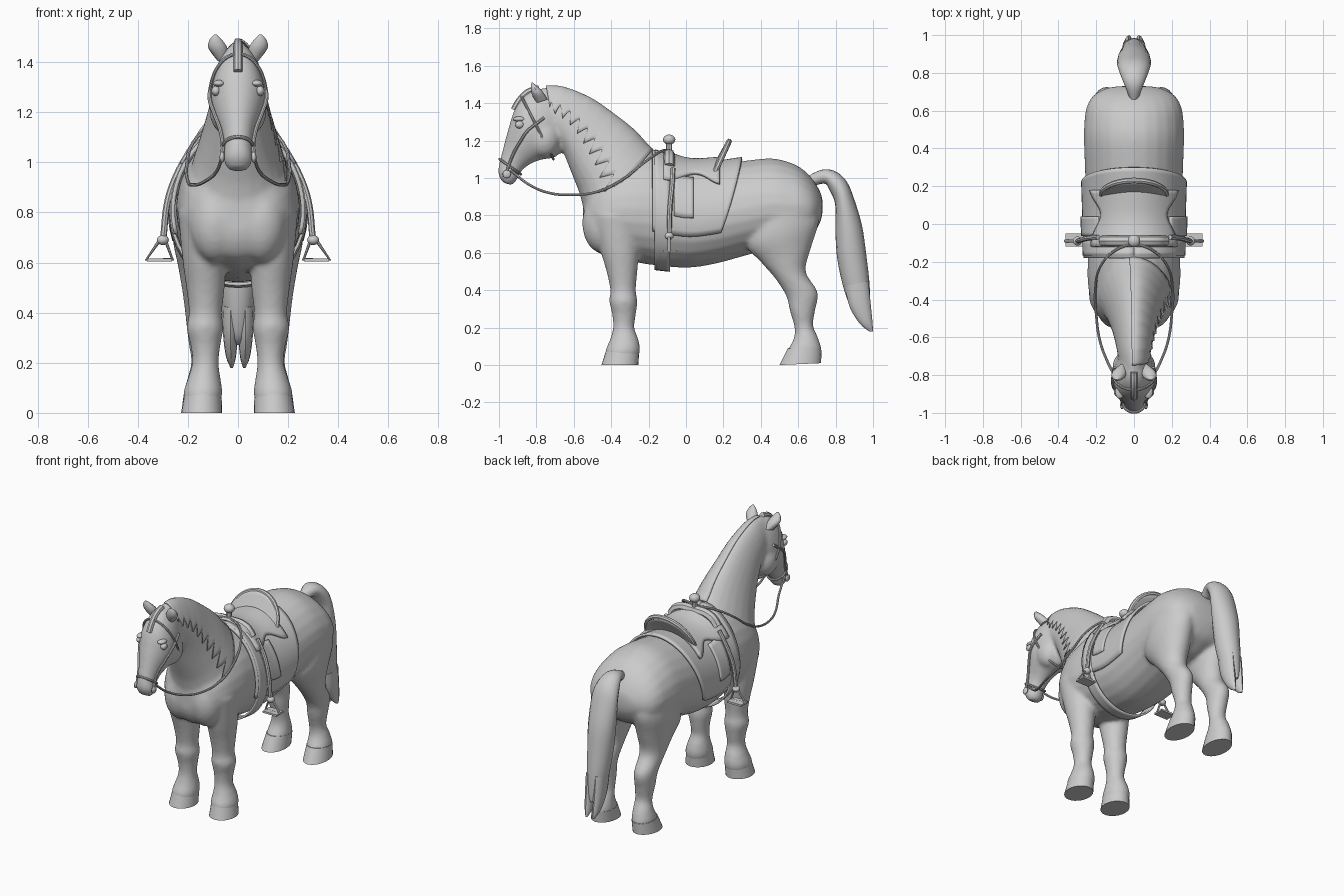
import bpy, math
from mathutils import Vector

if "Cube" in bpy.data.objects:
    bpy.data.objects.remove(bpy.data.objects["Cube"])

grey = bpy.data.materials.new("grey")
grey.diffuse_color = (0.6, 0.6, 0.6, 1)
grey.use_nodes = True
grey.node_tree.nodes["Principled BSDF"].inputs["Base Color"].default_value = grey.diffuse_color


def finish(o):
    o.data.materials.clear()
    o.data.materials.append(grey)
    bpy.ops.object.select_all(action='DESELECT')
    o.select_set(True)
    bpy.context.view_layer.objects.active = o
    bpy.ops.object.shade_smooth_by_angle(angle=math.radians(40))
    return o


def mesh(name, verts, faces):
    me = bpy.data.meshes.new(name)
    me.from_pydata(verts, [], faces)
    o = bpy.data.objects.new(name, me)
    bpy.context.collection.objects.link(o)
    return finish(o)


def section(secs, u):
    # smooth interpolation between sections (y1, z1, y2, z2, half width, x centre)
    n = len(secs) - 1
    i = min(max(int(u), 0), n - 1)
    t = u - i
    a, b, c, d = (secs[min(max(i + k, 0), n)] for k in (-1, 0, 1, 2))
    return [0.5 * (2 * q + (r - p) * t + (2 * p - 5 * q + 4 * r - s) * t * t
            + (3 * q - p - 3 * r + s) * t ** 3) for p, q, r, s in zip(a, b, c, d)]


def surf(secs, u, th, off=0, egg=0, side=1):
    # point on a lofted form; th = 0 is the top or front line
    y1, z1, y2, z2, w, x = section(secs, u)
    half = Vector((0, (y1 - y2) / 2, (z1 - z2) / 2))
    mid = Vector((0, (y1 + y2) / 2, (z1 + z2) / 2))
    c, s = math.cos(th), math.sin(th)
    L = max(half.length, 1e-4)
    p = mid + half * (c * (L + off) / L)
    p.x = side * x + s * (w + off) * (1 - egg * c)
    return p


def loft(name, secs, egg=0, side=1, n=24, sub=4):
    m = (len(secs) - 1) * sub
    verts = [surf(secs, i / sub, 2 * math.pi * k / n, 0, egg, side)
             for i in range(m + 1) for k in range(n)]
    faces = [(i * n + k, i * n + (k + 1) % n, (i + 1) * n + (k + 1) % n, (i + 1) * n + k)
             for i in range(m) for k in range(n)]
    faces += [tuple(range(n))[::-1], tuple(range(m * n, m * n + n))]
    o = mesh(name, verts, faces)
    fix_normals(o)
    return o


def fix_normals(o):
    bpy.ops.object.mode_set(mode='EDIT')
    bpy.ops.mesh.select_all(action='SELECT')
    bpy.ops.mesh.normals_make_consistent(inside=False)
    bpy.ops.object.mode_set(mode='OBJECT')


def sheet(name, fn, nu, nv, thick):
    # grid from fn(a, b), a and b in 0..1, given a thickness
    verts = [fn(i / nu, j / nv) for i in range(nu + 1) for j in range(nv + 1)]
    r = nv + 1
    o = mesh(name, verts, [(i * r + j, i * r + j + 1, (i + 1) * r + j + 1, (i + 1) * r + j)
                           for i in range(nu) for j in range(nv)])
    m = o.modifiers.new("thickness", 'SOLIDIFY')
    m.thickness, m.offset = thick, 0
    return o


def tube(name, pts, r, closed=False, smooth=True):
    cu = bpy.data.curves.new(name, 'CURVE')
    cu.dimensions, cu.bevel_depth, cu.bevel_resolution = '3D', r, 2
    cu.use_fill_caps = True
    sp = cu.splines.new('BEZIER')
    sp.bezier_points.add(len(pts) - 1)
    for b, p in zip(sp.bezier_points, pts):
        b.co = p
        b.handle_left_type = b.handle_right_type = 'AUTO' if smooth else 'VECTOR'
    sp.use_cyclic_u, sp.resolution_u = closed, 6
    o = bpy.data.objects.new(name, cu)
    bpy.context.collection.objects.link(o)
    bpy.ops.object.select_all(action='DESELECT')
    o.select_set(True)
    bpy.context.view_layer.objects.active = o
    bpy.ops.object.convert(target='MESH')
    return finish(bpy.context.object)


def ball(name, loc, scale):
    bpy.ops.mesh.primitive_uv_sphere_add(segments=20, ring_count=12, radius=1, location=loc)
    o = bpy.context.object
    o.name, o.scale = name, scale
    bpy.ops.object.transform_apply(location=True, rotation=True, scale=True)
    return finish(o)


# profiles of the horse
BODY = [(y, t, y, b, w, 0) for y, t, b, w in (
    (-.55, .86, .72, .05), (-.535, .93, .67, .12), (-.50, 1.0, .62, .18), (-.42, 1.08, .58, .225),
    (-.30, 1.12, .555, .245), (-.18, 1.13, .535, .245), (0, 1.07, .52, .25), (.15, 1.07, .54, .255),
    (.30, 1.09, .58, .26), (.45, 1.105, .62, .265), (.55, 1.085, .63, .262), (.62, 1.05, .66, .25),
    (.68, .99, .70, .215), (.72, .92, .77, .14), (.73, .88, .82, .06))]
NECK = [(-.10, 1.10, -.35, .62, .20, 0), (-.19, 1.155, -.52, .78, .19, 0), (-.28, 1.25, -.57, .92, .155, 0),
        (-.40, 1.345, -.61, 1.02, .125, 0), (-.52, 1.425, -.645, 1.11, .105, 0),
        (-.66, 1.48, -.67, 1.17, .09, 0), (-.76, 1.485, -.70, 1.20, .08, 0)]
HEAD = [(-.72, 1.47, -.64, 1.24, .06, 0), (-.80, 1.475, -.655, 1.16, .09, 0), (-.865, 1.44, -.70, 1.11, .105, 0),
        (-.915, 1.37, -.76, 1.10, .108, 0), (-.945, 1.28, -.81, 1.085, .09, 0),
        (-.97, 1.19, -.86, 1.055, .066, 0), (-.995, 1.09, -.89, 1.02, .055, 0),
        (-1.005, 1.03, -.91, .98, .057, 0), (-.985, .98, -.935, .96, .035, 0)]
FRONT_LEG = [(-.50, .80, -.25, .80, .10, .14), (-.46, .62, -.25, .62, .088, .135), (-.425, .50, -.26, .50, .077, .13),
             (-.405, .40, -.268, .40, .066, .13), (-.41, .34, -.26, .34, .074, .132),
             (-.395, .27, -.268, .27, .06, .13), (-.39, .20, -.276, .20, .053, .13),
             (-.405, .14, -.255, .14, .065, .135), (-.43, .08, -.245, .08, .078, .14), (-.43, .03, -.26, .03, .07, .142)]
HIND_LEG = [(.36, .82, .70, .85, .12, .14), (.32, .65, .71, .76, .112, .15), (.40, .55, .67, .63, .092, .148),
            (.475, .465, .64, .50, .074, .148), (.535, .37, .705, .39, .064, .145), (.555, .29, .69, .29, .059, .14),
            (.58, .20, .68, .21, .052, .135), (.575, .14, .705, .15, .06, .14), (.545, .08, .725, .08, .07, .145),
            (.54, .03, .71, .03, .06, .145)]
EAR = [(-.80, 1.40, -.74, 1.42, .025, .06), (-.825, 1.45, -.765, 1.46, .038, .08),
       (-.83, 1.485, -.795, 1.49, .026, .088), (-.825, 1.51, -.82, 1.51, .005, .09)]

# horse skin fused from its parts
parts = [loft("horse_body", BODY, .08), loft("neck", NECK, .2), loft("head", HEAD)]
for s in (-1, 1):
    parts += [loft("front_leg", FRONT_LEG, side=s), loft("hind_leg", HIND_LEG, side=s),
              ball("breast", (s * .09, -.45, .76), (.105, .105, .16)),
              ball("cheek", (s * .045, -.76, 1.21), (.07, .085, .10))]
bpy.ops.object.select_all(action='DESELECT')
for p in parts:
    p.select_set(True)
horse = parts[0]
bpy.context.view_layer.objects.active = horse
bpy.ops.object.join()
m = horse.modifiers.new("fuse", 'REMESH')
m.mode, m.voxel_size, m.use_smooth_shade = 'VOXEL', .012, True
m = horse.modifiers.new("soften", 'SMOOTH')
m.factor, m.iterations = .5, 6

# hooves, ears and eyes
for s in (-1, 1):
    loft("front_hoof", [(-.425, .085, -.25, .075, .074, .14), (-.452, 0, -.255, 0, .082, .145)], side=s, sub=1)
    loft("hind_hoof", [(.545, .09, .725, .08, .07, .145), (.50, 0, .722, .01, .076, .15)], side=s, sub=1)
    loft("ear", EAR, side=s, n=12)
    ball("eye", (s * .088, -.89, 1.285), (.018, .024, .02))
    ball("brow", (s * .075, -.89, 1.315), (.025, .035, .014))

# tail with two tips
loft("tail", [(.65, 1.01, .66, .95, .02, 0), (.73, 1.045, .74, .97, .05, 0), (.80, 1.035, .77, .93, .07, 0),
              (.86, .98, .795, .87, .085, 0), (.90, .885, .80, .79, .09, 0), (.94, .75, .80, .68, .088, 0),
              (.96, .62, .81, .56, .08, 0), (.98, .45, .84, .42, .065, 0), (.985, .33, .88, .31, .045, 0),
              (.985, .28, .92, .27, .015, 0)], n=16)
for s in (-1, 1):
    loft("tail_tip", [(.975, .45, .85, .42, .035, .03), (.988, .32, .875, .31, .03, .03),
                      (.997, .23, .93, .22, .02, .028), (1.0, .18, .98, .18, .005, .025)], side=s, n=12)

# mane lying over one side with a ragged hem
sheet("mane", lambda a, b: surf(NECK, .9 + 4.9 * a, -.15 + b * (1.75 + .2 * (round(a * 28) % 3) - .5 * a),
                                .006, .2), 28, 10, .006)
tube("forelock", [surf(HEAD, u, 0, .002) for u in (.8, 1.6, 2.4, 3.1)], .018)

# saddle blanket, girth, seat and flaps
sheet("blanket", lambda a, b: surf(BODY, 5.0 + a * (3.0 - .75 * (2 * b - 1) ** 2), (2 * b - 1) * 1.95, .014, .08),
      20, 36, .016)
sheet("girth", lambda a, b: surf(BODY, 5.08 + .45 * a, 2 * math.pi * b, .02, .08), 4, 48, .012)
sheet("seat", lambda a, b: surf(BODY, 5.35 + 1.85 * a, (2 * b - 1) * (.85 + .15 * math.cos(a * 6)), .03, .08),
      14, 20, .022)
for s in (-1, 1):
    sheet("flap", lambda a, b: surf(BODY, 5.65 + .6 * a, s * (.8 + .8 * b), .026, .08), 6, 8, .012)


def cantle_point(a, b):
    t = math.pi * b
    k = math.sin(t)
    return Vector((.17 * math.cos(t) * (.85 + .15 * a), .155 + .075 * a * k, 1.03 + .03 * k + .135 * a * k))


cantle = sheet("cantle", cantle_point, 6, 20, .026)
tube("cantle_rim", [cantle_point(1, i / 12) for i in range(13)], .015)

# pommel and horn
tube("pommel", [(-.165, -.09, 1.06), (-.12, -.09, 1.11), (0, -.09, 1.125), (.12, -.09, 1.11), (.165, -.09, 1.06)], .03)
tube("horn_post", [(0, -.09, 1.10), (0, -.09, 1.20)], .016)
ball("horn_knob", (0, -.09, 1.205), (.033, .033, .027))

# stirrups
for s in (-1, 1):
    tube("stirrup_leather", [(s * .19, -.07, 1.05), (s * .245, -.075, .95), (s * .28, -.085, .85),
                             (s * .298, -.09, .70)], .013)
    ball("stirrup_joint", (s * .30, -.09, .69), (.024, .024, .02))
    tube("stirrup", [(s * .29, -.09, .69), (s * .262, -.09, .613), (s * .365, -.09, .613), (s * .312, -.09, .69)],
         .008, True, False)
    bpy.ops.mesh.primitive_cube_add(size=1, location=(s * .313, -.085, .61))
    tread = bpy.context.object
    tread.name, tread.scale = "stirrup_tread", (.10, .07, .012)
    finish(tread)

# bridle and reins
for name, u in (("noseband", 5.9), ("browband", 2.2)):
    tube(name, [surf(HEAD, u, math.pi * k / 8, .005) for k in range(16)], .007, True)
for s in (-1, 1):
    tube("cheek_strap", [surf(HEAD, u, s * 1.45, .006) for u in (6.7, 5.9, 5, 4, 3, 2, 1.4)], .008)
    ball("bit_ring", surf(HEAD, 6.7, s * 1.5, .006), (.01, .022, .022))
    tube("rein", [(s * .06, -.935, 1.04), (s * .085, -.84, .965), (s * .14, -.73, .92), (s * .18, -.62, .91),
                  (s * .20, -.48, .925), (s * .205, -.35, .985), (s * .175, -.22, 1.085), (s * .10, -.14, 1.14),
                  (0, -.10, 1.15)], .007)
